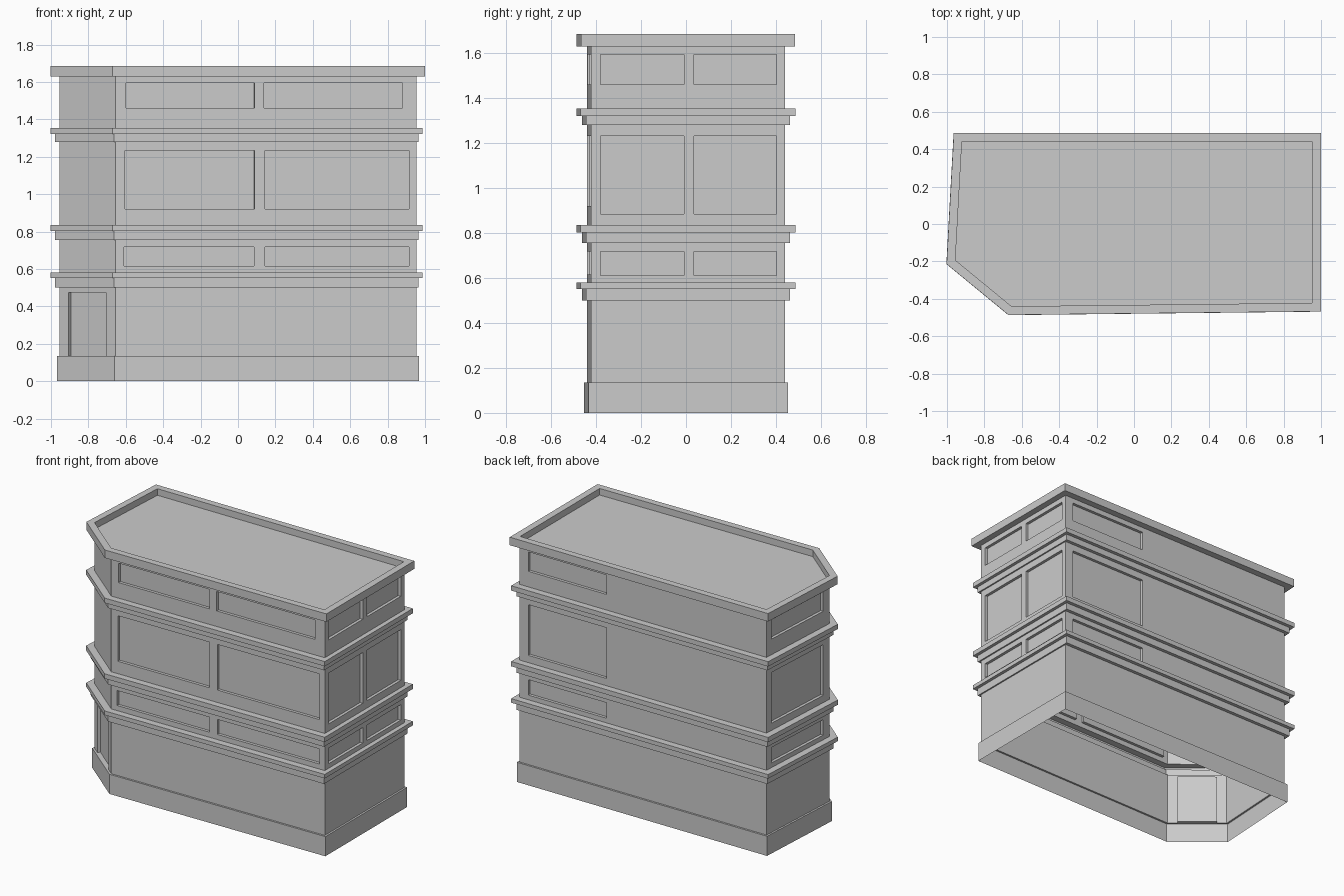
import bpy, bmesh
from mathutils import Vector
from mathutils.geometry import intersect_line_line_2d as _unused

if "Cube" in bpy.data.objects:
    bpy.data.objects.remove(bpy.data.objects["Cube"])

# Wall footprint, counter-clockwise: edges are corner, front, right, back, left
PLAN = [Vector(p) for p in [(-0.955, -0.193), (-0.655, -0.44), (0.955, -0.422),
                            (0.955, 0.44), (-0.92, 0.44)]]
CORNER, FRONT, RIGHT, BACK, LEFT = range(5)
N = len(PLAN)
DEPTH = 0.02


def normal(i):
    d = (PLAN[(i + 1) % N] - PLAN[i]).normalized()
    return Vector((d.y, -d.x))


def ring(off, right_off=None):
    """Footprint pushed outward with mitred corners."""
    offs = [off] * N
    if right_off is not None:
        offs[RIGHT] = right_off
    pts = []
    for i in range(N):
        n1, n2 = normal(i - 1), normal(i)
        c1, c2 = n1.dot(PLAN[i]) + offs[i - 1], n2.dot(PLAN[i]) + offs[i]
        det = n1.x * n2.y - n1.y * n2.x
        pts.append(Vector(((c1 * n2.y - c2 * n1.y) / det,
                           (n1.x * c2 - n2.x * c1) / det)))
    return pts


def finish(name, bm):
    bmesh.ops.remove_doubles(bm, verts=bm.verts, dist=1e-5)
    me = bpy.data.meshes.new(name)
    bm.to_mesh(me)
    bm.free()
    ob = bpy.data.objects.new(name, me)
    bpy.context.collection.objects.link(ob)
    return ob


def sweep(name, profile, cap=False):
    """Run a profile of (offset, right offset, z) around the footprint."""
    bm = bmesh.new()
    rows = [[bm.verts.new((p.x, p.y, z)) for p in ring(o, r)] for o, r, z in profile]
    for a, b in zip(rows, rows[1:]):
        for i in range(N):
            j = (i + 1) % N
            bm.faces.new((a[i], a[j], b[j], b[i]))
    if cap:
        bm.faces.new(rows[-1])
    return finish(name, bm)


def storey(name, z0, z1, panels):
    """Walls of one storey; panels = {edge: (spans along the wall, z low, z high)}."""
    bm = bmesh.new()
    for e in range(N):
        a, b = PLAN[e], PLAN[(e + 1) % N]
        axis = 0 if e in (CORNER, FRONT, BACK) else 1
        inward = -normal(e) * DEPTH
        spans, lo, hi = panels.get(e, ([], z0, z1))

        def pt(t, z, deep=False):
            p = a.lerp(b, t) + (inward if deep else Vector((0, 0)))
            return bm.verts.new((p.x, p.y, z))

        def quad(t0, t1, za, zb, deep=False):
            if zb - za > 1e-6:
                bm.faces.new((pt(t0, za, deep), pt(t1, za, deep),
                              pt(t1, zb, deep), pt(t0, zb, deep)))

        frac = [[(c - a[axis]) / (b[axis] - a[axis]) for c in s] for s in spans]
        last = 0
        for s, t in frac:
            quad(last, s, z0, z1)
            quad(s, t, z0, lo)
            quad(s, t, hi, z1)
            quad(s, t, lo, hi, True)
            # reveals around the recess
            loop = [(s, lo), (t, lo), (t, hi), (s, hi)]
            for k in range(4):
                p, q = loop[k], loop[(k + 1) % 4]
                bm.faces.new((pt(*p), pt(*q), pt(*q, True), pt(*p, True)))
            last = t
        quad(last, 1, z0, z1)
    return finish(name, bm)


def upper_panels(front, front_z, z):
    return {FRONT: (front, *front_z),
            RIGHT: ([(-0.38, -0.01), (0.035, 0.402)], *z),
            BACK: ([(0.89, 0.295)], *z),
            LEFT: ([(0.39, -0.13)], *z)}


# Plinth
sweep("plinth", [(0.013, 0.013, 0), (0.013, 0.013, 0.135), (0, 0, 0.135)])

# Storeys with recessed panels and the corner doorway
storey("ground_floor_walls", 0.135, 0.50, {CORNER: ([(-0.905, -0.705)], 0.135, 0.475)})
storey("sign_band_walls", 0.58, 0.755, upper_panels(
    [(-0.61, 0.085), (0.145, 0.915)], (0.615, 0.718), (0.612, 0.718)))
storey("main_floor_walls", 0.835, 1.28, upper_panels(
    [(-0.605, 0.087), (0.145, 0.915)], (0.92, 1.233), (0.885, 1.233)))
storey("attic_walls", 1.355, 1.63, upper_panels(
    [(-0.60, 0.087), (0.14, 0.88)], (1.462, 1.595), (1.462, 1.595)))

# Two-step cornices between storeys
for name, za, zm, zb in [("lower_cornice", 0.50, 0.552, 0.58),
                         ("middle_cornice", 0.755, 0.802, 0.835),
                         ("upper_cornice", 1.28, 1.322, 1.355)]:
    sweep(name, [(0, 0, za), (0.023, 0.01, za), (0.023, 0.01, zm),
                 (0.047, 0.032, zm), (0.047, 0.032, zb), (0, 0, zb)])

# Roof with raised parapet
sweep("roof_parapet", [(0, 0, 1.63), (0.046, 0.044, 1.63), (0.046, 0.044, 1.685),
                       (0, -0.003, 1.685), (0, -0.003, 1.64)], cap=True)
